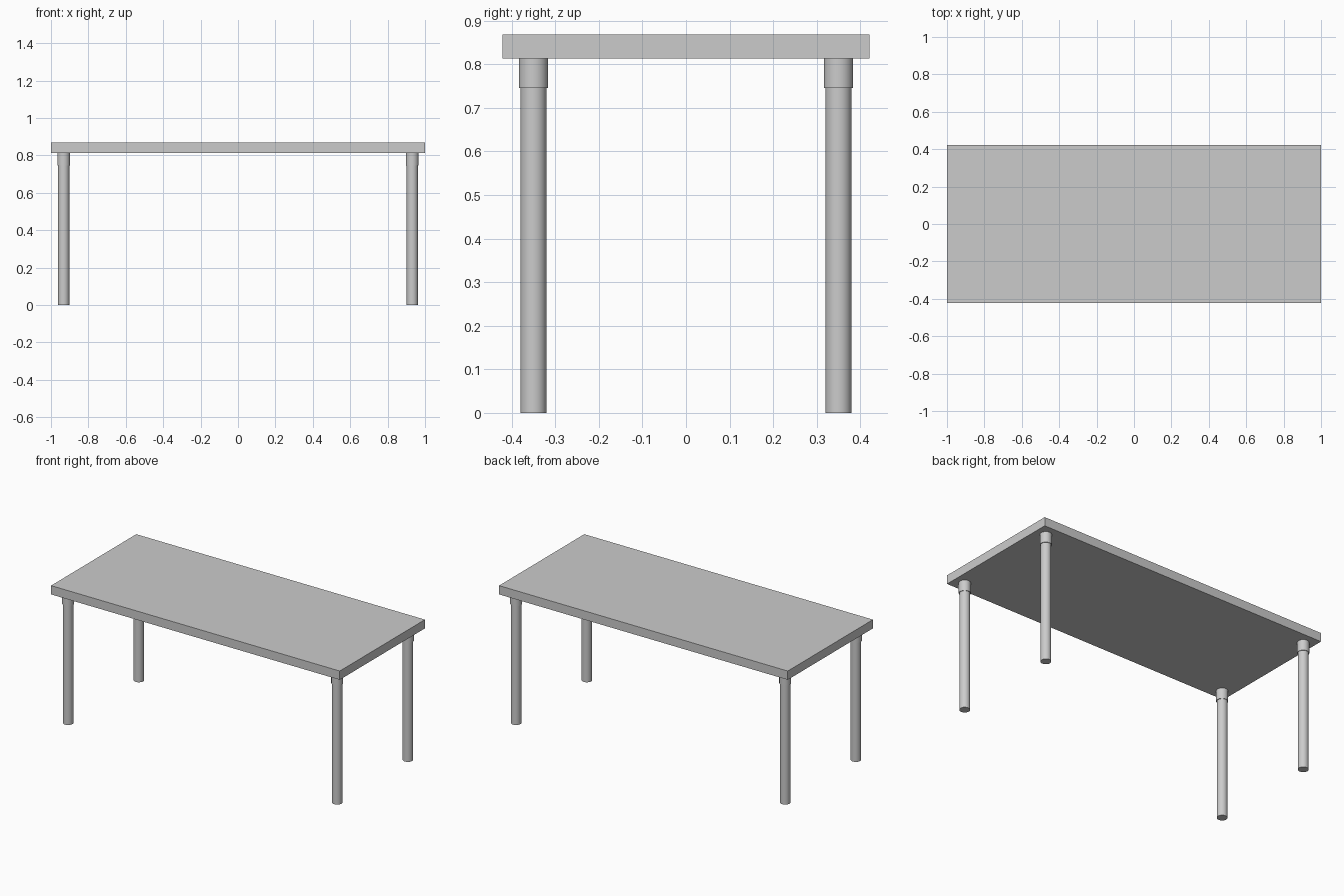
import bpy
from math import radians

if "Cube" in bpy.data.objects:
    bpy.data.objects.remove(bpy.data.objects["Cube"])

TOP_Z, UNDER_Z, COLLAR_Z = 0.868, 0.813, 0.746


def cylinder(name, x, y, z0, z1, radius):
    bpy.ops.mesh.primitive_cylinder_add(
        vertices=32, radius=radius, depth=z1 - z0, location=(x, y, (z0 + z1) / 2))
    ob = bpy.context.object
    ob.name = name
    bpy.ops.object.shade_smooth_by_angle(angle=radians(30))
    return ob


# Table top: a plain slab
bpy.ops.mesh.primitive_cube_add(size=1, location=(0, 0, (TOP_Z + UNDER_Z) / 2))
top = bpy.context.object
top.name = "table_top"
top.scale = (2.0, 0.843, TOP_Z - UNDER_Z)
bpy.ops.object.transform_apply(location=False, rotation=False, scale=True)

# Four round legs, each held in a slightly wider collar under the top
for side, x in (("left", -0.932), ("right", 0.932)):
    for end, y in (("front", -0.35), ("back", 0.35)):
        cylinder(f"{end}_{side}_leg", x, y, 0, UNDER_Z, 0.03)
        cylinder(f"{end}_{side}_collar", x, y, COLLAR_Z, UNDER_Z, 0.0335)
